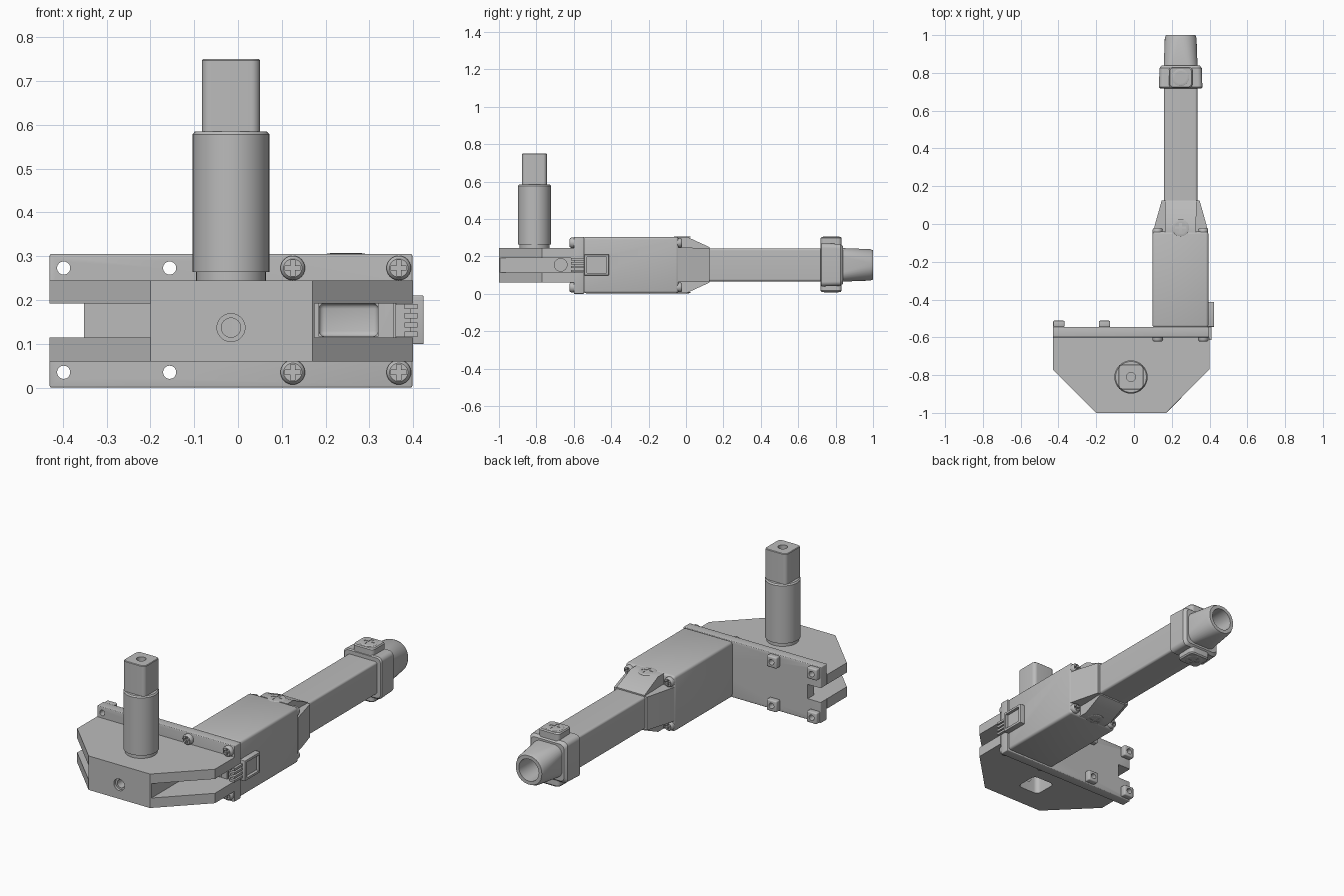
import bpy, bmesh, math
from mathutils import Vector

if "Cube" in bpy.data.objects:
    bpy.data.objects.remove(bpy.data.objects["Cube"])

grey = bpy.data.materials.new("plain grey")
grey.use_nodes = True
GREY = (0.5, 0.5, 0.5, 1)
grey.diffuse_color = GREY
grey.node_tree.nodes["Principled BSDF"].inputs["Base Color"].default_value = GREY

parts = []
CX, CZ = 0.247, 0.155      # axis of the long arm
SX, SY = -0.016, -0.81     # axis of the upright shaft


def rrect(hx, hy, r, seg=8):
    """Rounded rectangle outline; a circle when hx = hy = r."""
    pts = []
    for i, (sx, sy) in enumerate([(1, 1), (-1, 1), (-1, -1), (1, -1)]):
        for k in range(seg + 1):
            a = (i + k / seg) * math.pi / 2
            pts.append((sx * (hx - r) + r * math.cos(a), sy * (hy - r) + r * math.sin(a)))
    return pts


def circle(r):
    return rrect(r, r, r)


def loft(name, sections, axis="Z", centre=(0, 0)):
    """Solid skinned through (height, outline) sections along an axis."""
    bm = bmesh.new()
    rings = []
    for h, outline in sections:
        ring = []
        for u, v in outline:
            u, v = u + centre[0], v + centre[1]
            co = {"X": (h, u, v), "Y": (u, h, v), "Z": (u, v, h)}[axis]
            ring.append(bm.verts.new(co))
        rings.append(ring)
    for a, b in zip(rings, rings[1:]):
        for i in range(len(a)):
            j = (i + 1) % len(a)
            bm.faces.new((a[i], a[j], b[j], b[i]))
    bm.faces.new(rings[0])
    bm.faces.new(rings[-1])
    bmesh.ops.remove_doubles(bm, verts=bm.verts, dist=1e-5)
    bmesh.ops.recalc_face_normals(bm, faces=bm.faces)
    mesh = bpy.data.meshes.new(name)
    bm.to_mesh(mesh)
    bm.free()
    mesh.materials.append(grey)
    ob = bpy.data.objects.new(name, mesh)
    bpy.context.collection.objects.link(ob)
    parts.append(ob)
    return ob


def apply(ob, mod):
    bpy.context.view_layer.objects.active = ob
    bpy.ops.object.modifier_apply(modifier=mod.name)


def box(name, x, y, z, bevel=0):
    ob = loft(name, [(h, [(x[0], y[0]), (x[1], y[0]), (x[1], y[1]), (x[0], y[1])]) for h in z])
    if bevel:
        mod = ob.modifiers.new("bevel", "BEVEL")
        mod.width, mod.segments = bevel, 3
        apply(ob, mod)
    return ob


def cut(ob, *cutters):
    for c in cutters:
        mod = ob.modifiers.new("cut", "BOOLEAN")
        mod.operation, mod.object, mod.solver = "DIFFERENCE", c, "EXACT"
        apply(ob, mod)
        parts.remove(c)
        bpy.data.objects.remove(c)
    return ob


def rod(r, span, axis, centre):
    return loft("cutter", [(h, circle(r)) for h in span], axis, centre)


# Cross-head screw, shared by all fasteners
screw_head = cut(loft("screw_head", [(-0.6, circle(1)), (0.5, circle(1)), (0.8, circle(0.92)), (1, circle(0.75))]),
                 box("cutter", (-0.65, 0.65), (-0.17, 0.17), (0.4, 2)),
                 box("cutter", (-0.17, 0.17), (-0.65, 0.65), (0.4, 2)))
parts.remove(screw_head)
screw_mesh = screw_head.data
bpy.data.objects.remove(screw_head)


def screw(name, loc, direction, r, h):
    ob = bpy.data.objects.new(name, screw_mesh)
    ob.location, ob.scale = loc, (r, r, h)
    ob.rotation_euler = Vector(direction).to_track_quat("Z", "Y").to_euler()
    bpy.context.collection.objects.link(ob)
    parts.append(ob)


# Bracket with side slots, front hole and square socket underneath
outline = [(-0.43, -0.6), (-0.43, -0.77), (-0.2, -1), (0.17, -1), (0.4, -0.77), (0.4, -0.6)]
cut(loft("bracket", [(0.06, outline), (0.245, outline)]),
    box("cutter", (-0.6, -0.2), (-1.1, -0.5), (0.114, 0.192)),
    box("cutter", (0.175, 0.6), (-1.1, -0.5), (0.114, 0.192)),
    loft("cutter", [(h, rrect(0.066, 0.066, 0.025)) for h in (0, 0.2)], "Z", (SX, SY)),
    rod(0.032, (-1.1, -0.985), "Y", (SX, 0.137)),
    rod(0.022, (-1.1, -0.85), "Y", (SX, 0.137)),
    rod(0.034, (0.16, 0.3), "X", (-0.67, 0.155)))

# Upright shaft: collar, barrel, square drive and its bore
loft("upright_shaft", [
    (0.24, circle(0.08)), (0.264, circle(0.08)), (0.264, circle(0.088)),
    (0.578, circle(0.088)), (0.585, circle(0.082)), (0.585, rrect(0.066, 0.066, 0.02)),
    (0.747, rrect(0.066, 0.066, 0.02)), (0.75, rrect(0.063, 0.063, 0.02)),
    (0.75, circle(0.024)), (0.66, circle(0.024))], "Z", (SX, SY))

# Mounting plate with hollow bosses
LEVELS = (0.035, 0.273)
plate = box("mounting_plate", (-0.43, 0.398), (-0.6, -0.545), (0, 0.305), 0.004)
cut(plate, box("cutter", (-0.6, -0.352), (-0.7, -0.4), (0.114, 0.192)),
    box("cutter", (0.185, 0.32), (-0.7, -0.5), (0.117, 0.192)),
    box("cutter", (0.355, 0.6), (-0.7, -0.5), (0.114, 0.192)))
for x in (-0.398, -0.156):
    for z in LEVELS:
        cut(plate, rod(0.015, (-0.7, -0.4), "Y", (x, z)))
        cut(box("plate_boss", (x - 0.03, x + 0.03), (-0.546, -0.512), (z - 0.03, z + 0.03), 0.006),
            rod(0.015, (-0.7, -0.4), "Y", (x, z)))

# Main housing
cut(box("housing", (0.098, 0.394), (-0.548, -0.04), (0.003, 0.305), 0.014),
    box("cutter", (0.185, 0.32), (-0.7, -0.35), (0.117, 0.192), 0.012),
    box("cutter", (0.355, 0.6), (-0.7, -0.45), (0.114, 0.192)))


def cross(ax, bx, az, bz):
    quarter = [(ax, bz), (bx, bz), (bx, az)]
    right = quarter + [(-x, z) for x, z in reversed(quarter)]
    return right + [(-x, -z) for x, z in right]


# Tapered neck, notched at the corners for screws
loft("neck", [(-0.045, cross(0.146, 0.082, 0.15, 0.092)), (0.005, cross(0.134, 0.082, 0.15, 0.092)),
              (0.125, cross(0.1, 0.084, 0.095, 0.09))], "Y", (CX, CZ))

# Arm tube and hollow tapered tip
tube = rrect(0.088, 0.088, 0.012)
loft("arm_tube", [(0.1, tube), (0.74, tube)], "Y", (CX, CZ))
loft("arm_tip", [(0.82, rrect(0.09, 0.09, 0.045)), (0.985, rrect(0.084, 0.084, 0.075)),
                 (1, rrect(0.078, 0.078, 0.074)), (1, circle(0.06)), (0.8, circle(0.056))], "Y", (CX, CZ))

# End collar with a screw boss on top and bottom
loft("end_collar", [(0.718, rrect(0.109, 0.109, 0.025)), (0.724, rrect(0.115, 0.115, 0.025)),
                    (0.825, rrect(0.112, 0.112, 0.025)), (0.84, rrect(0.1, 0.1, 0.025))], "Y", (CX, CZ))
boss = rrect(0.062, 0.056, 0.02)
loft("collar_boss", [(0.01, rrect(0.057, 0.051, 0.02)), (0.017, boss), (0.298, boss),
                     (0.304, rrect(0.057, 0.051, 0.02))], "Z", (CX, 0.776))
loft("collar_bore_liner", [(0.79, circle(0.05)), (0.8, circle(0.05))], "Y", (CX, CZ))

# Screws on top and bottom, then front and back corners of the housing
for z, d in ((0.303, 1), (0.012, -1)):
    screw("collar_screw", (CX, 0.776, z), (0, 0, d), 0.045, 0.004)
for z, d in ((0.303, 1), (0.007, -1)):
    screw("neck_screw", (CX, -0.02, z), (0, 0, d), 0.045, 0.004)
for x in (0.125, 0.367):
    for z in LEVELS:
        screw("front_screw", (x, -0.6, z), (0, -1, 0), 0.028, 0.022)
        screw("back_screw", (x, -0.041, z), (0, 1, 0), 0.026, 0.02)

# Side connector: open shell, base and pins
cut(box("connector_shell", (0.36, 0.424), (-0.545, -0.412), (0.099, 0.21), 0.003),
    box("cutter", (0.408, 0.5), (-0.53, -0.425), (0.112, 0.197)))
box("connector_base", (0.36, 0.395), (-0.598, -0.54), (0.116, 0.19))
for i in range(4):
    z = 0.122 + i * 0.021
    box("connector_pin", (0.38, 0.41), (-0.615, -0.54), (z - 0.006, z + 0.006))

# Smooth shading with sharp edges kept
bpy.ops.object.select_all(action="DESELECT")
for ob in parts:
    ob.select_set(True)
bpy.context.view_layer.objects.active = parts[0]
bpy.ops.object.shade_smooth_by_angle(angle=math.radians(32))
